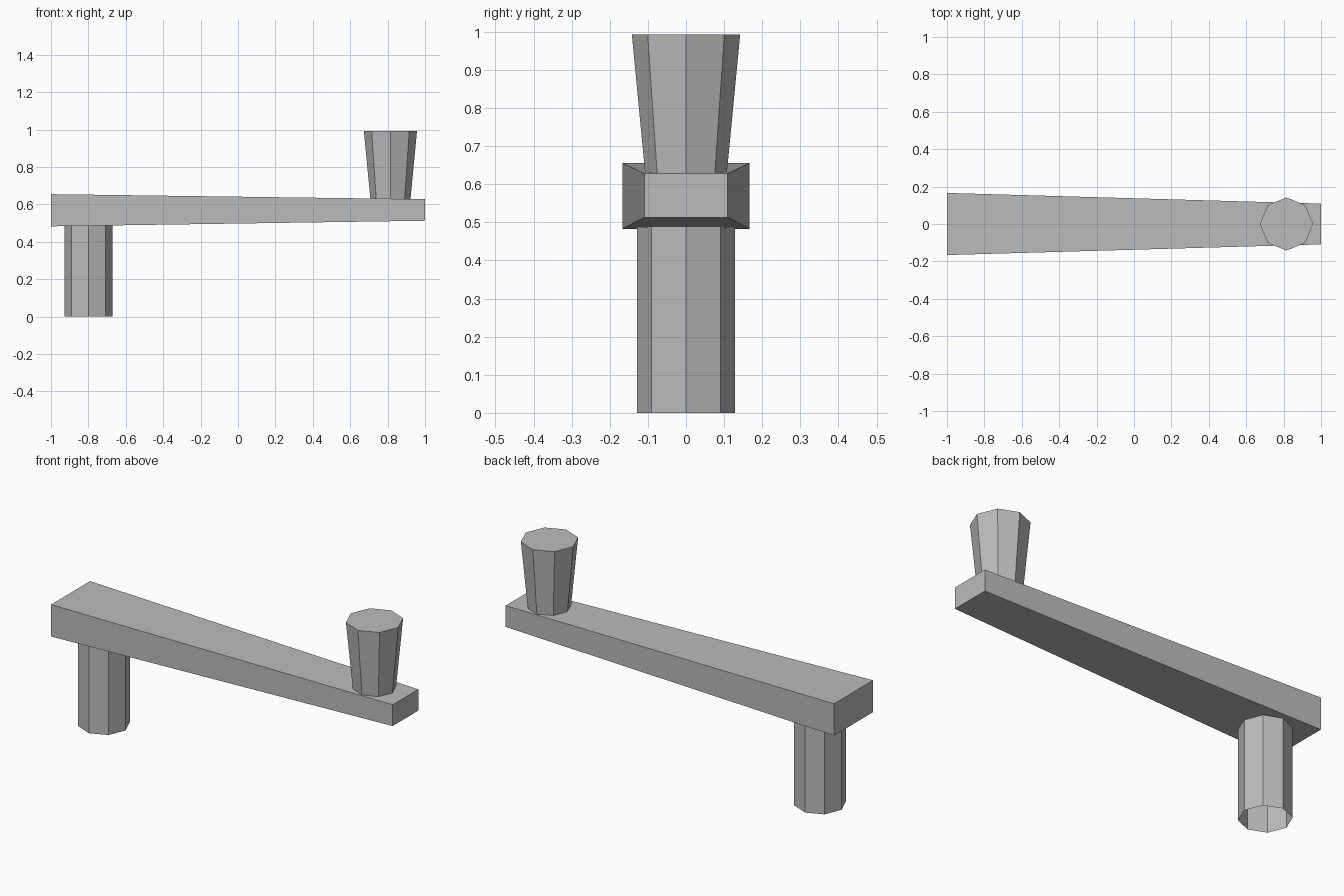
import bpy, bmesh, math

if "Cube" in bpy.data.objects:
    bpy.data.objects.remove(bpy.data.objects["Cube"])

grey = bpy.data.materials.new("plain grey")
grey.diffuse_color = (0.5, 0.5, 0.5, 1)
grey.use_nodes = True
grey.node_tree.nodes["Principled BSDF"].inputs["Base Color"].default_value = grey.diffuse_color


def loft(name, rings, cap_start=True, cap_end=True):
    """Join matching rings of points with flat quads and cap the ends."""
    bm = bmesh.new()
    loops = [[bm.verts.new(p) for p in ring] for ring in rings]
    n = len(loops[0])
    for a, b in zip(loops, loops[1:]):
        for i in range(n):
            j = (i + 1) % n
            bm.faces.new((a[i], a[j], b[j], b[i]))
    if cap_start:
        bm.faces.new(loops[0][::-1])
    if cap_end:
        bm.faces.new(loops[-1])
    mesh = bpy.data.meshes.new(name)
    bm.to_mesh(mesh)
    bm.free()
    mesh.materials.append(grey)
    obj = bpy.data.objects.new(name, mesh)
    bpy.context.collection.objects.link(obj)
    return obj


def octagon(x, z, r):
    return [(x + r * math.cos(i * math.pi / 4), r * math.sin(i * math.pi / 4), z)
            for i in range(8)]


def rectangle(x, half_y, z0, z1):
    return [(x, -half_y, z0), (x, half_y, z0), (x, half_y, z1), (x, -half_y, z1)]


# tapered crank arm
loft("crank_arm", [rectangle(-1, 0.166, 0.483, 0.655),
                   rectangle(1, 0.109, 0.513, 0.628)])

# hollow shaft, open at the bottom
loft("shaft", [octagon(-0.8, 0, 0.128), octagon(-0.8, 0.487, 0.128)],
     cap_start=False)

# flared hand grip
loft("hand_grip", [octagon(0.815, 0.627, 0.107), octagon(0.815, 0.992, 0.142)])
